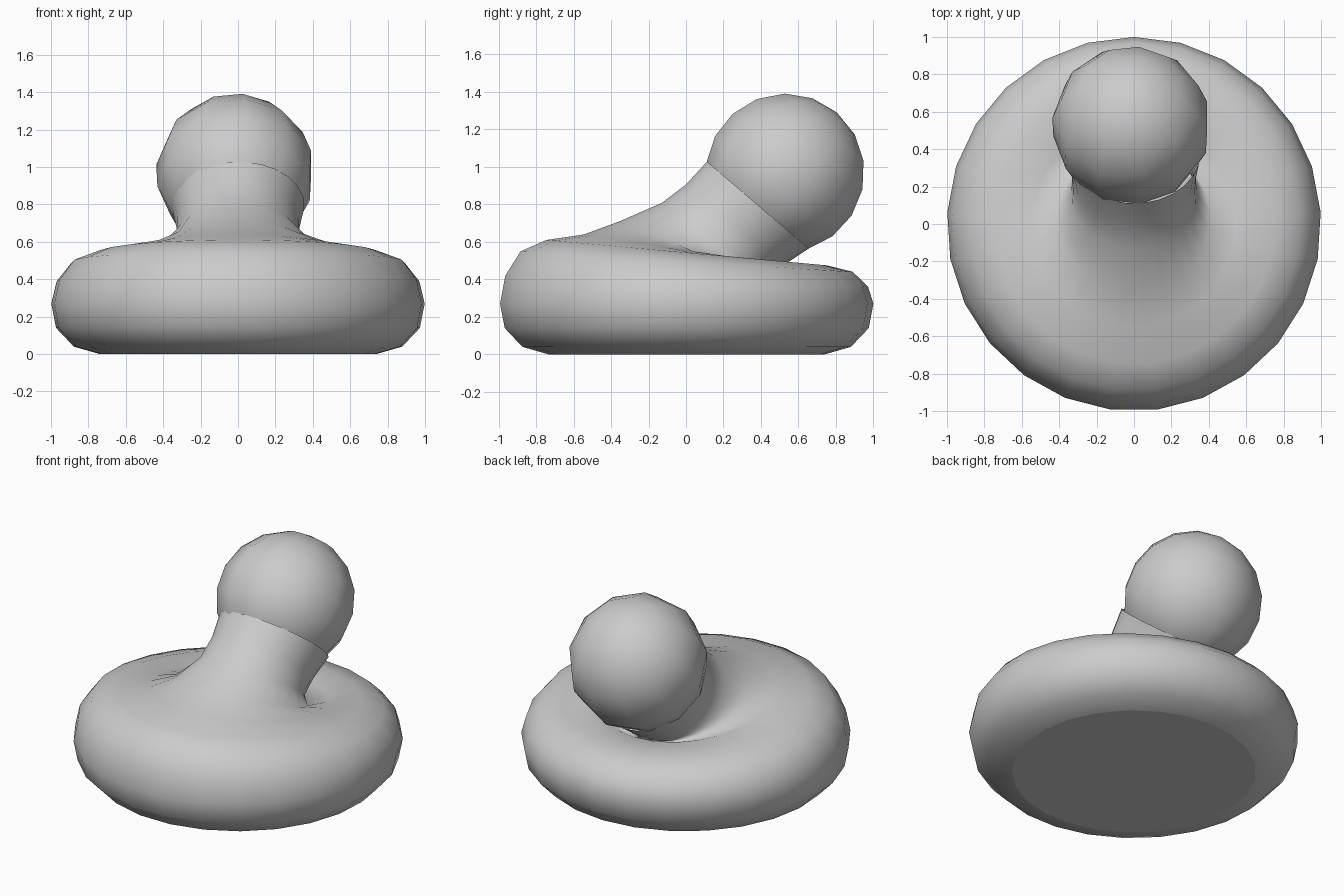
import bpy, bmesh, math
from mathutils import Vector

if "Cube" in bpy.data.objects:
    bpy.data.objects.remove(bpy.data.objects["Cube"])


def loft(name, rings, sides, phase=0.0, cx=0.0, flat_start=False, cap_start=False):
    """Skin rings given as (front y, front z, back y, back z, half width)."""
    bm = bmesh.new()
    loops = []
    for fy, fz, by, bz, hw in rings:
        mid = Vector((cx, (fy + by) / 2, (fz + bz) / 2))
        half = Vector((0, (by - fy) / 2, (bz - fz) / 2))
        loop = []
        for i in range(sides):
            a = phase + 2 * math.pi * i / sides
            loop.append(bm.verts.new(mid + half * math.cos(a) + Vector((hw * math.sin(a), 0, 0))))
        loops.append(loop)
    for lo, hi in zip(loops, loops[1:]):
        for i in range(sides):
            j = (i + 1) % sides
            bm.faces.new((lo[i], lo[j], hi[j], hi[i]))
    cap = bm.faces.new(loops[0]) if cap_start else None
    bmesh.ops.remove_doubles(bm, verts=bm.verts, dist=0.0005)
    bmesh.ops.recalc_face_normals(bm, faces=bm.faces)
    for f in bm.faces:
        f.smooth = True
    if flat_start and cap:
        cap.smooth = False
    mesh = bpy.data.meshes.new(name)
    bm.to_mesh(mesh)
    bm.free()
    obj = bpy.data.objects.new(name, mesh)
    bpy.context.collection.objects.link(obj)
    return obj


# Round base: radius, height, backward tilt of each level
levels = [(0.74, 0, 0), (0.88, 0.04, 0), (0.975, 0.14, 0), (1.0, 0.27, 0),
          (0.972, 0.39, 0.03), (0.89, 0.495, 0.055), (0.75, 0.543, 0.068), (0.55, 0.555, 0.085)]
rings = [(-r, z + t, r, z - t, r) for r, z, t in levels]

# Leaning neck growing out of the hollow in the base
rings += [(-0.36, 0.71, 0.42, 0.41, 0.41),
          (-0.13, 0.81, 0.43, 0.41, 0.335),
          (0.0, 0.91, 0.52, 0.475, 0.33),
          (0.11, 1.03, 0.655, 0.565, 0.355)]
loft("base_and_neck", rings, 25, flat_start=True, cap_start=True)

# Ball head, its poles along the lean of the neck
R, cy, cz = 0.426, 0.528, 0.967
ay, az = 0.65, 0.76
ball = []
for k in range(8):
    t = math.radians(20.5 * k)
    c, s = R * math.cos(t), R * math.sin(t)
    py, pz = cy + ay * c, cz + az * c
    ball.append((py - az * s, pz + ay * s, py + az * s, pz - ay * s, s))
loft("ball_head", ball, 11, phase=-math.pi / 2, cx=-0.015)
